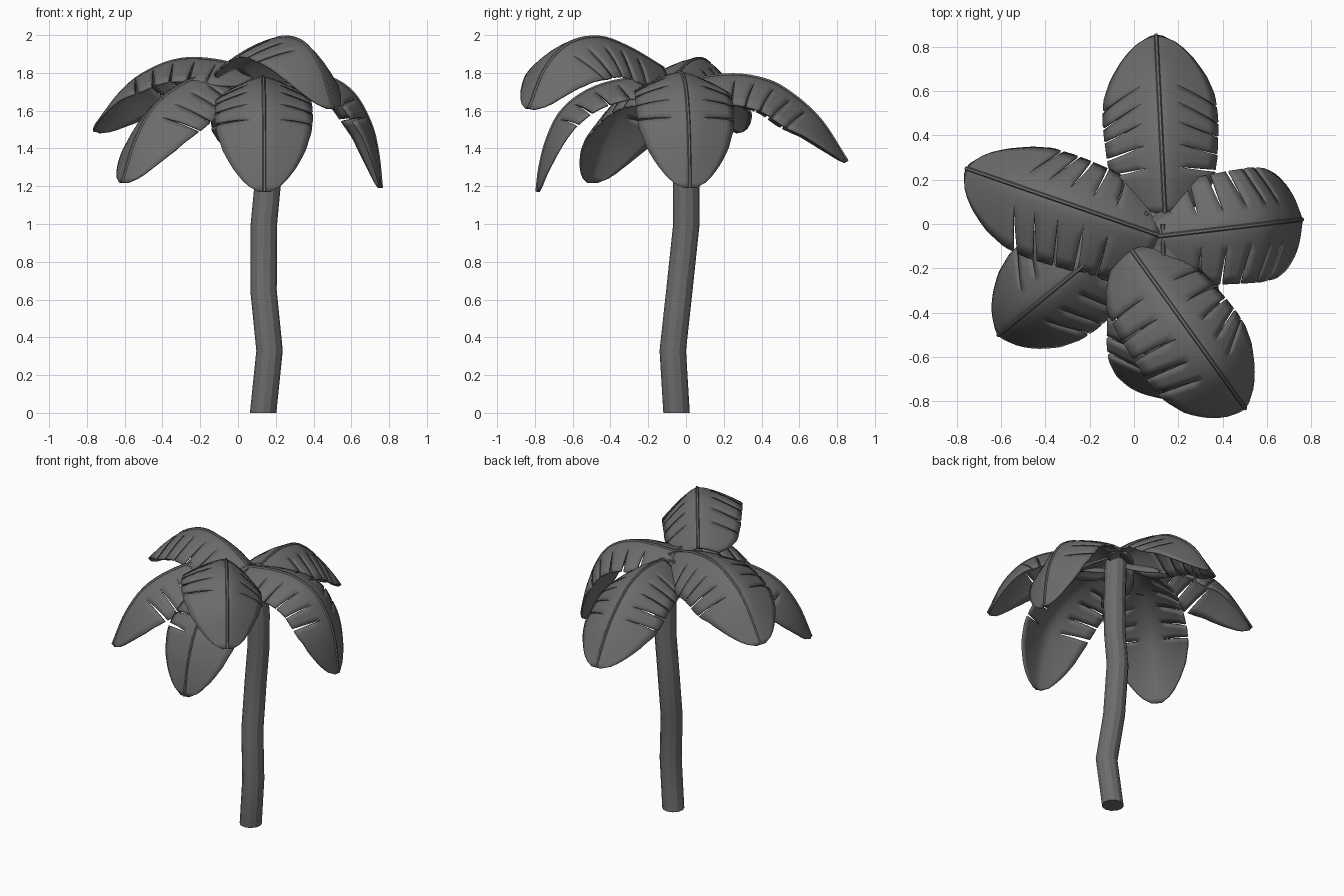
import bpy, bmesh, math, random
from mathutils import Vector

if "Cube" in bpy.data.objects:
    bpy.data.objects.remove(bpy.data.objects["Cube"])

random.seed(4)
mat = bpy.data.materials.new("dark_grey")
mat.diffuse_color = (.15, .15, .15, 1)
mat.use_nodes = True
mat.node_tree.nodes["Principled BSDF"].inputs["Base Color"].default_value = mat.diffuse_color


def finish(bm, name, angle):
    bmesh.ops.recalc_face_normals(bm, faces=bm.faces)
    me = bpy.data.meshes.new(name)
    bm.to_mesh(me)
    bm.free()
    me.materials.append(mat)
    ob = bpy.data.objects.new(name, me)
    bpy.context.collection.objects.link(ob)
    bpy.ops.object.select_all(action='DESELECT')
    ob.select_set(True)
    bpy.context.view_layer.objects.active = ob
    bpy.ops.object.shade_smooth_by_angle(angle=math.radians(angle))
    return ob


def tube(name, points, radius, sides, side_axis, up_axes, angle):
    """Loft a capped tube through points; each ring lies in side_axis / up_axes[i]."""
    bm = bmesh.new()
    rings = []
    for p, up in zip(points, up_axes):
        rings.append([bm.verts.new(p + radius * (math.cos(a) * side_axis + math.sin(a) * up))
                      for a in (2 * math.pi * k / sides for k in range(sides))])
    for a, b in zip(rings, rings[1:]):
        for k in range(sides):
            j = (k + 1) % sides
            bm.faces.new((a[k], a[j], b[j], b[k]))
    bm.faces.new(rings[0])
    bm.faces.new(rings[-1])
    return finish(bm, name, angle)


def lerp_table(table, t):
    for (a, va), (b, vb) in zip(table, table[1:]):
        if t <= b:
            return va + (vb - va) * (t - a) / (b - a)
    return table[-1][1]


def smooth_path(pts, n=10):
    """Catmull-Rom samples, returned as (fraction of length, point)."""
    p = [2 * pts[0] - pts[1]] + pts + [2 * pts[-1] - pts[-2]]
    out = []
    for i in range(1, len(p) - 2):
        a, b, c, d = p[i - 1:i + 3]
        for k in range(n):
            t = k / n
            out.append(0.5 * (2 * b + (c - a) * t + (2 * a - 5 * b + 4 * c - d) * t * t
                              + (3 * b - a - 3 * c + d) * t ** 3))
    out.append(pts[-1])
    dist = [0]
    for a, b in zip(out, out[1:]):
        dist.append(dist[-1] + (b - a).length)
    return [(d / dist[-1], q) for d, q in zip(dist, out)]


WIDTH = [(0, .12), (.05, .18), (.12, .225), (.25, .245), (.4, .254), (.55, .258), (.68, .25),
         (.8, .215), (.88, .17), (.94, .122), (.98, .075), (1, .03)]
DROOP = [(0, 1), (.6, 1), (.85, .7), (1, .4)]
SLITS = [.22, .335, .45, .56, .66]
COLS = [0, .13, .25, .45, .65, .83, 1]
ROOT = COLS[2]      # slits start here and widen to the edge


def leaf(name, base, tip, profile, drop, roll=0):
    base, tip, roll = Vector((*base, 0)), Vector((*tip, 0)), math.radians(roll)
    path = smooth_path([base.lerp(tip, s) + Vector((0, 0, z)) for s, z in profile])
    out = (tip - base).normalized()
    side = Vector((-out.y, out.x, 0))

    def frame(t):
        t = min(max(t, 0), 1)
        tan = (lerp_table(path, min(t + .02, 1)) - lerp_table(path, max(t - .02, 0))).normalized()
        return lerp_table(path, t), tan.cross(side)

    def place(t, u, sgn):
        t = t - .06 * u * max(0, math.sin(math.pi * min(1, t / .88)))
        c, up = frame(t)
        w = lerp_table(WIDTH, min(max(t, 0), 1))
        across = side * math.cos(roll) + up * math.sin(roll)
        above = up * math.cos(roll) - side * math.sin(roll)
        return (c + across * (sgn * u * w)
                - above * (drop * lerp_table(DROOP, t) * u ** 1.4 * w / .26))

    # blade: strips divided by wedge-shaped slits, joined near the midrib
    bm = bmesh.new()
    for sgn in (-1, 1):
        gaps = [0] + [random.uniform(.005, .012) for _ in SLITS] + [0]
        cuts = [0] + SLITS + [1]
        for i in range(len(cuts) - 1):
            n = 12 if i == len(SLITS) else (6 if i == 0 else 3)
            rows = []
            for r in range(n + 1):
                row = []
                for u in COLS:
                    open_ = max(0, u - ROOT) / (1 - ROOT)
                    t0, t1 = cuts[i] + gaps[i] * open_, cuts[i + 1] - gaps[i + 1] * open_
                    row.append(bm.verts.new(place(t0 + (t1 - t0) * r / n, u, sgn)))
                rows.append(row)
            for a, b in zip(rows, rows[1:]):
                for k in range(len(COLS) - 1):
                    bm.faces.new((a[k], a[k + 1], b[k + 1], b[k]))
    bmesh.ops.remove_doubles(bm, verts=bm.verts, dist=1e-4)
    blade = finish(bm, name, 40)
    mod = blade.modifiers.new("thickness", 'SOLIDIFY')
    mod.thickness = .012
    mod.offset = 0

    # midrib along the blade
    frames = [frame(i / 24) for i in range(25)]
    tube(name + "_midrib", [c + up * .004 for c, up in frames], .01, 6, side,
         [up for c, up in frames], 40)


# trunk: bent column
trunk = [(.133, -.05, 0), (.167, -.07, .33), (.135, -.035, .65), (.137, .002, 1.0),
         (.158, 0, 1.22), (.16, 0, 1.45), (.14, -.01, 1.77)]
tube("trunk", [Vector(p) for p in trunk], .07, 12, Vector((1, 0, 0)),
     [Vector((0, 1, 0))] * len(trunk), 25)

# leaves: base, tip, (fraction outward, height) of the midrib, droop of the edges, roll
leaf("leaf_back", (.14, .05), (.10, .85),
     [(0, 1.765), (.2, 1.785), (.38, 1.775), (.57, 1.72), (.81, 1.56), (1, 1.33)], .17)
leaf("leaf_right", (.07, -.06), (.755, .02),
     [(0, 1.78), (.3, 1.8), (.55, 1.785), (.77, 1.7), (.91, 1.54), (.97, 1.38), (1, 1.19)], .11)
leaf("leaf_top", (-.01, -.12), (.5, -.83),
     [(0, 1.82), (.25, 1.925), (.48, 1.985), (.71, 1.95), (.88, 1.82), (1, 1.61)], .16, -12)
leaf("leaf_left", (.11, -.05), (-.755, .25),
     [(0, 1.79), (.22, 1.855), (.45, 1.87), (.64, 1.82), (.82, 1.71), (1, 1.49)], .18, 12)
leaf("leaf_front_left", (.06, .05), (-.61, -.5),
     [(0, 1.76), (.3, 1.78), (.52, 1.74), (.75, 1.62), (.9, 1.44), (1, 1.22)], .17)
leaf("leaf_front", (.13, 0), (.14, -.785),
     [(0, 1.78), (.38, 1.765), (.64, 1.71), (.83, 1.6), (.93, 1.45), (.98, 1.3), (1, 1.17)], .11)
